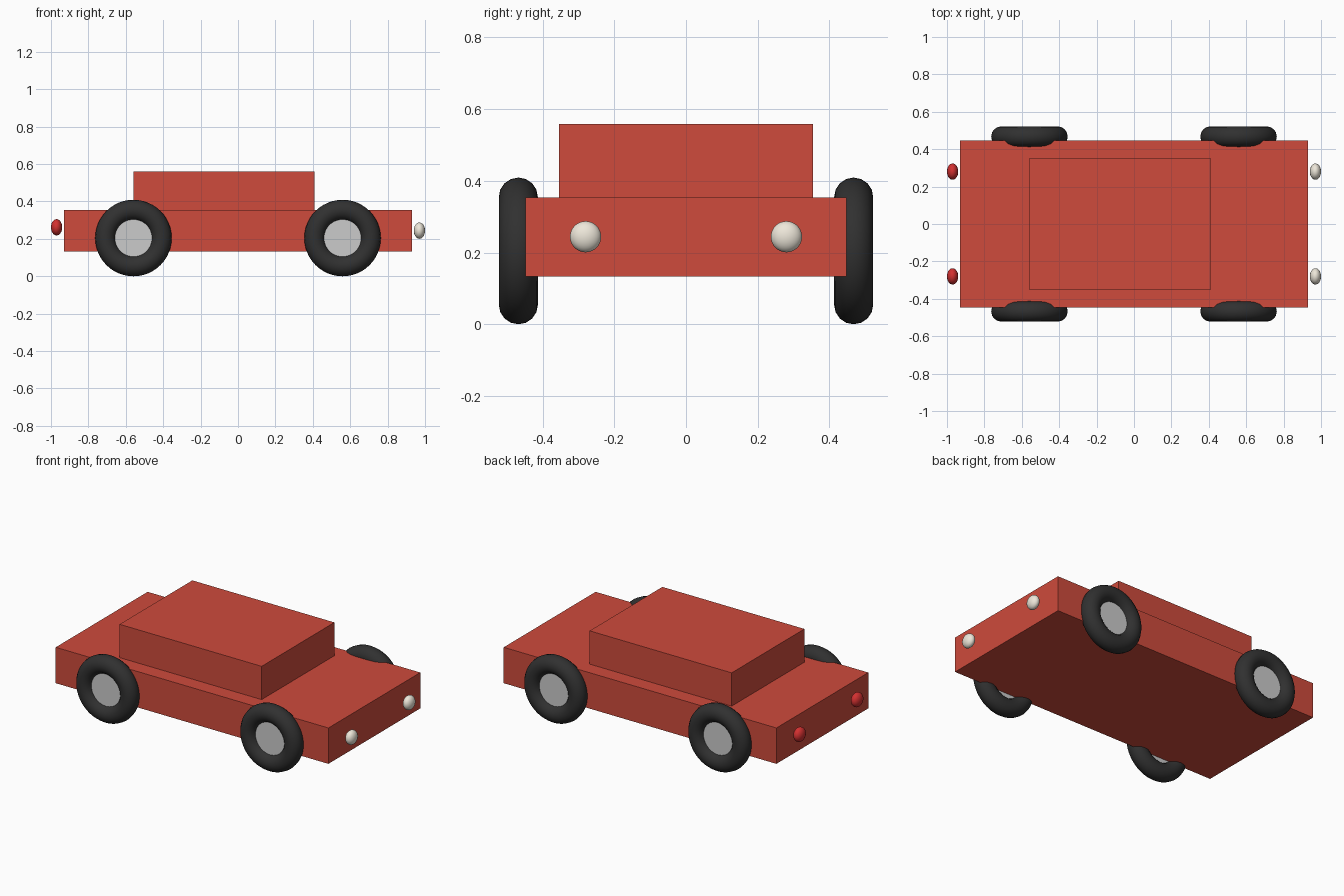
import bpy
from math import radians

if "Cube" in bpy.data.objects:
    bpy.data.objects.remove(bpy.data.objects["Cube"])


def material(name, color):
    mat = bpy.data.materials.new(name)
    mat.diffuse_color = (*color, 1)
    mat.use_nodes = True
    mat.node_tree.nodes["Principled BSDF"].inputs["Base Color"].default_value = mat.diffuse_color
    return mat


RED = material("red_paint", (0.62, 0.07, 0.045))
RUBBER = material("rubber", (0.03, 0.03, 0.03))
LAMP = material("lamp_white", (0.85, 0.8, 0.7))
TAIL = material("tail_red", (0.65, 0.03, 0.03))


def finish(name, mat=None, smooth=False):
    ob = bpy.context.object
    ob.name = name
    if mat:
        ob.data.materials.append(mat)
    if smooth:
        bpy.ops.object.shade_smooth_by_angle()
    return ob


def box(name, center, size):
    bpy.ops.mesh.primitive_cube_add(size=1, location=center)
    bpy.context.object.scale = size
    bpy.ops.object.transform_apply(location=False, rotation=False, scale=True)
    finish(name, RED)


def lamp(name, center, mat):
    bpy.ops.mesh.primitive_uv_sphere_add(segments=32, ring_count=16, radius=1, location=center)
    bpy.context.object.scale = (0.03, 0.0435, 0.0435)
    bpy.ops.object.transform_apply(location=False, rotation=False, scale=True)
    finish(name, mat, True)


# Lower body and cabin
box("body", (0, 0, 0.2435), (1.858, 0.894, 0.221))
box("cabin", (-0.075, 0, 0.4565), (0.968, 0.708, 0.205))

for sy, side in ((-1, "right"), (1, "left")):
    # Tyres with hub discs
    for sx, end in ((1, "front"), (-1, "rear")):
        loc = (sx * 0.559, sy * 0.4675, 0.2045)
        rot = (radians(90), 0, 0)
        bpy.ops.mesh.primitive_torus_add(
            location=loc, rotation=rot, major_radius=0.15, minor_radius=0.0545,
            major_segments=48, minor_segments=16)
        finish(f"{end}_{side}_tyre", RUBBER, True)
        bpy.ops.mesh.primitive_cylinder_add(
            vertices=32, radius=0.105, depth=0.038, location=loc, rotation=rot)
        finish(f"{end}_{side}_hub", None, True)

    # Head and tail lamps
    lamp(f"{side}_headlamp", (0.97, sy * 0.28, 0.244), LAMP)
    lamp(f"{side}_tail_lamp", (-0.97, sy * 0.28, 0.262), TAIL)
